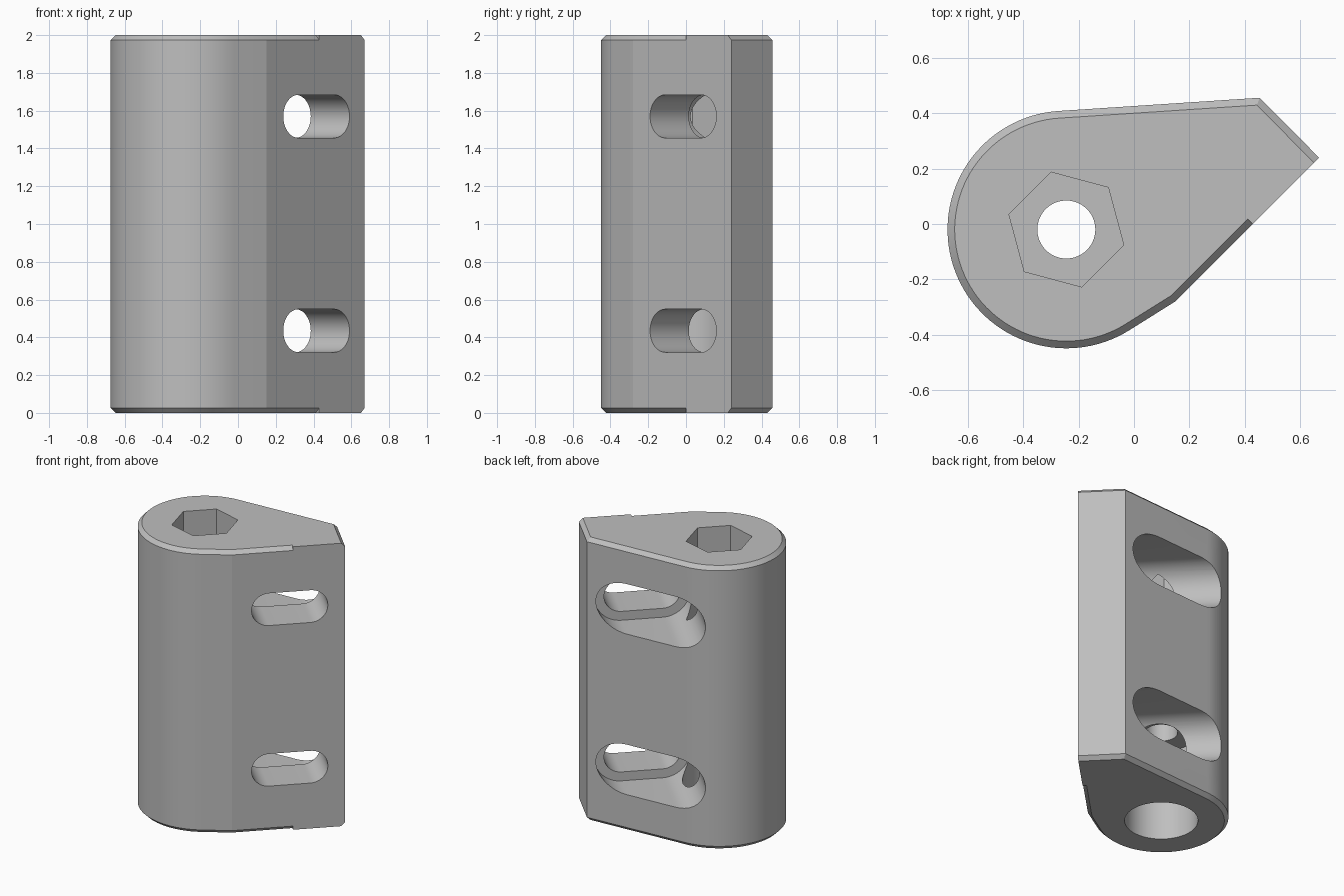
import bpy, bmesh
from math import cos, sin, pi, radians
from mathutils import Vector

if "Cube" in bpy.data.objects:
    bpy.data.objects.remove(bpy.data.objects["Cube"])

X, Y, Z = Vector((1, 0, 0)), Vector((0, 1, 0)), Vector((0, 0, 1))
ALONG = Vector((1, 1, 0)).normalized()      # along the slanted face
INTO = Vector((-1, 1, 0)).normalized()      # into the body from the slanted face
CENTRE = Vector((-0.245, -0.02, 0))
HEIGHT, CHAMFER = 2.0, 0.026


def arc(cx, cy, r, a0, a1, n):
    angles = [radians(a0 + (a1 - a0) * i / n) for i in range(n + 1)]
    return [(cx + r * cos(a), cy + r * sin(a)) for a in angles]


def ring_solid(name, rings):
    """Solid skinned through rings of equal point count."""
    bm = bmesh.new()
    loops = [[bm.verts.new(p) for p in ring] for ring in rings]
    n = len(loops[0])
    for low, high in zip(loops, loops[1:]):
        for i in range(n):
            j = (i + 1) % n
            bm.faces.new((low[i], low[j], high[j], high[i]))
    bm.faces.new(loops[0][::-1])
    bm.faces.new(loops[-1])
    bmesh.ops.remove_doubles(bm, verts=bm.verts, dist=1e-5)
    bmesh.ops.recalc_face_normals(bm, faces=bm.faces)
    mesh = bpy.data.meshes.new(name)
    bm.to_mesh(mesh)
    bm.free()
    obj = bpy.data.objects.new(name, mesh)
    bpy.context.collection.objects.link(obj)
    return obj


def prism(name, pts, origin, u, v, w, start, end):
    return ring_solid(name, [[origin + u * a + v * b + w * t for a, b in pts]
                             for t in (start, end)])


def slot(half, r):
    return arc(half, 0, r, -90, 90, 32) + arc(-half, 0, r, 90, 270, 32)


def inset(pts, d):
    out = []
    for i, p in enumerate(pts):
        e1 = (p - pts[i - 1]).normalized()
        e2 = (pts[(i + 1) % len(pts)] - p).normalized()
        n1, n2 = Vector((-e1.y, e1.x, 0)), Vector((-e2.y, e2.x, 0))
        out.append(p + (n1 + n2) * d / (1 + n1.dot(n2)))
    return out


# Teardrop outline: round end, slanted face with a chamfer stop, tip, back corner
outline = [Vector((x, y, 0)) for x, y in
           arc(CENTRE.x, CENTRE.y, 0.43, 93.7, 302, 64)
           + [(0.15, -0.28), (0.43, 0.0), (0.67, 0.24), (0.455, 0.457)]]
small = inset(outline, CHAMFER)
stop, tip, corner = outline[-3:]
full = outline[:-2] + [stop, tip, corner]
cap = small[:-2] + [stop, tip - ALONG * CHAMFER, small[-1]]
levels = [(cap, 0), (full, CHAMFER), (full, HEIGHT - CHAMFER), (cap, HEIGHT)]
body = ring_solid("clamp_body", [[p + Z * z for p in ring] for ring, z in levels])

# Bolt bore, hexagonal nut socket on top, round counterbore below
cutters = [
    prism("bore_cutter", arc(0, 0, 0.105, 0, 354, 59), CENTRE, X, Y, Z, -0.1, 2.1),
    prism("hex_cutter", arc(0, 0, 0.215, 45, 345, 5), CENTRE, X, Y, Z, 1.35, 2.1),
    prism("counterbore_cutter", arc(0, 0, 0.235, 0, 355, 71), CENTRE, X, Y, Z, -0.1, 0.65),
]
# Two stepped slots: narrow from the slanted face, wide pocket from the back
for z in (0.435, 1.57):
    origin = Vector((0.415, -0.015, z))
    cutters.append(prism("slot_cutter", slot(0.134, 0.114), origin,
                         ALONG, Z, INTO, -0.1, 0.5))
    cutters.append(prism("pocket_cutter", slot(0.134, 0.177), origin,
                         ALONG, Z, INTO, 0.29, 1.2))

for cutter in cutters:
    cutter.hide_render = True
    mod = body.modifiers.new(cutter.name, 'BOOLEAN')
    mod.operation, mod.solver, mod.object = 'DIFFERENCE', 'EXACT', cutter

# Bake the cuts so that the new edges can be kept sharp
graph = bpy.context.evaluated_depsgraph_get()
baked = bpy.data.meshes.new_from_object(body.evaluated_get(graph))
body.modifiers.clear()
body.data = baked
for cutter in cutters:
    bpy.data.objects.remove(cutter)

# Plain grey metal
grey = bpy.data.materials.new("plain_grey")
grey.use_nodes = True
colour = (0.52, 0.52, 0.52, 1)
grey.diffuse_color = colour
grey.node_tree.nodes["Principled BSDF"].inputs["Base Color"].default_value = colour
body.data.materials.clear()
body.data.materials.append(grey)

bpy.ops.object.select_all(action='DESELECT')
body.select_set(True)
bpy.context.view_layer.objects.active = body
bpy.ops.object.shade_smooth_by_angle(angle=radians(10))
